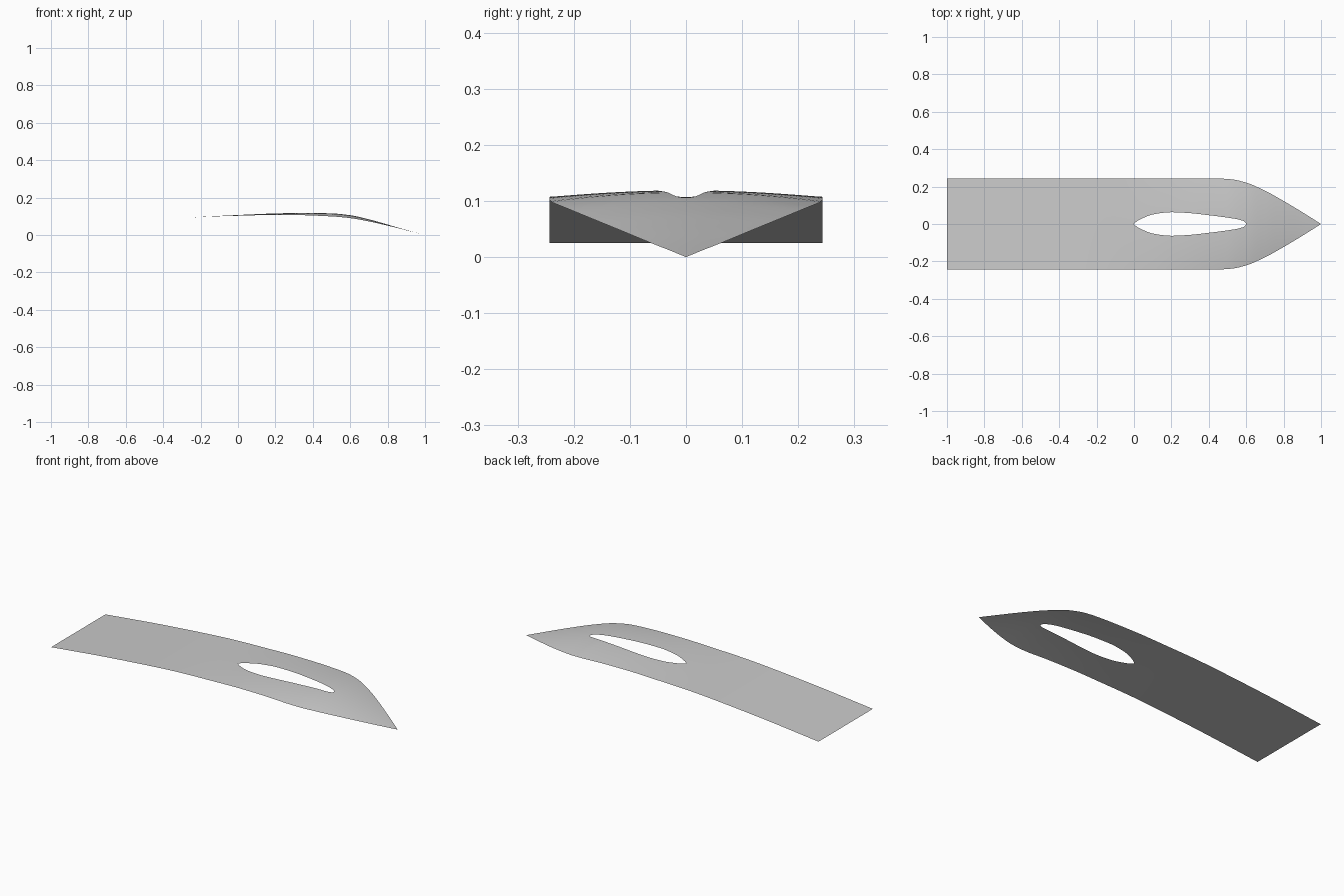
import bpy, bmesh

cube = bpy.data.objects.get("Cube")
if cube:
    bpy.data.objects.remove(cube, do_unlink=True)

# Profiles along the length: (x, value)
RIDGE = [(-1, .025), (-.6, .066), (-.2, .097), (0, .107), (.2, .116), (.35, .119), (.5, .116),
         (.6, .106), (.7, .084), (.8, .056), (.9, .027), (1, 0)]
WIDTH = [(-1, .243), (.45, .243), (.52, .239), (.6, .221), (.7, .178), (.8, .123), (.9, .063), (1, 0)]
SLOT = [(0, 0), (.012, .012), (.04, .028), (.1, .051), (.2, .063), (.3, .058), (.4, .047),
        (.5, .034), (.56, .024), (.585, .016), (.597, .007), (.6, 0)]
CROWN = [(-1, 0), (-.3, 0), (.1, .1), (.35, .22), (.6, .32), (.8, .38), (1, .4)]


def curve(points, x):
    """Smooth interpolation that does not overshoot."""
    if x <= points[0][0]:
        return points[0][1]
    if x >= points[-1][0]:
        return points[-1][1]
    n = len(points) - 1
    step = [(points[i+1][1] - points[i][1]) / (points[i+1][0] - points[i][0]) for i in range(n)]

    def slope(i):
        if i == 0 or i == n:
            return step[min(i, n - 1)]
        a, b = step[i-1], step[i]
        return 0 if a * b <= 0 else 2 * a * b / (a + b)

    i = next(k for k in range(n) if x <= points[k+1][0])
    (xa, ya), (xb, yb) = points[i], points[i+1]
    d = xb - xa
    t = (x - xa) / d
    return (ya * (1 + 2*t) * (1-t)**2 + slope(i) * d * t * (1-t)**2
            + yb * t*t * (3 - 2*t) + slope(i+1) * d * t*t * (t - 1))


# Stations: even spacing plus extra ones at the rounded slot ends
stations = {round(-1 + i * .02, 4) for i in range(101)}
for k in range(1, 9):
    stations |= {round(.0003 * k * k, 4), round(.6 - .0003 * k * k, 4)}
stations = sorted(stations)
COLUMNS = 16

# Half of the thin curved sheet, from slot edge to outer edge
bm = bmesh.new()
rows = []
for x in stations:
    inner, outer = curve(SLOT, x), curve(WIDTH, x)
    row = []
    for j in range(COLUMNS + 1):
        y = inner + (outer - inner) * j / COLUMNS
        row.append(bm.verts.new((x, y, curve(RIDGE, x) - curve(CROWN, x) * y * y)))
    rows.append(row)
for a, b in zip(rows, rows[1:]):
    for j in range(COLUMNS):
        bm.faces.new((a[j], b[j], b[j+1], a[j+1]))
bmesh.ops.remove_doubles(bm, verts=bm.verts, dist=1e-5)
for face in bm.faces:
    face.smooth = True
mesh = bpy.data.meshes.new("pointed_blade")
bm.to_mesh(mesh)
bm.free()
blade = bpy.data.objects.new("pointed_blade", mesh)
bpy.context.collection.objects.link(blade)

# Other half
mirror = blade.modifiers.new("other_half", 'MIRROR')
mirror.use_axis = (False, True, False)
mirror.merge_threshold = 1e-4

# Plain grey
grey = bpy.data.materials.new("light_grey")
grey.use_nodes = True
colour = (.6, .6, .6, 1)
grey.diffuse_color = colour
grey.node_tree.nodes["Principled BSDF"].inputs["Base Color"].default_value = colour
mesh.materials.append(grey)
